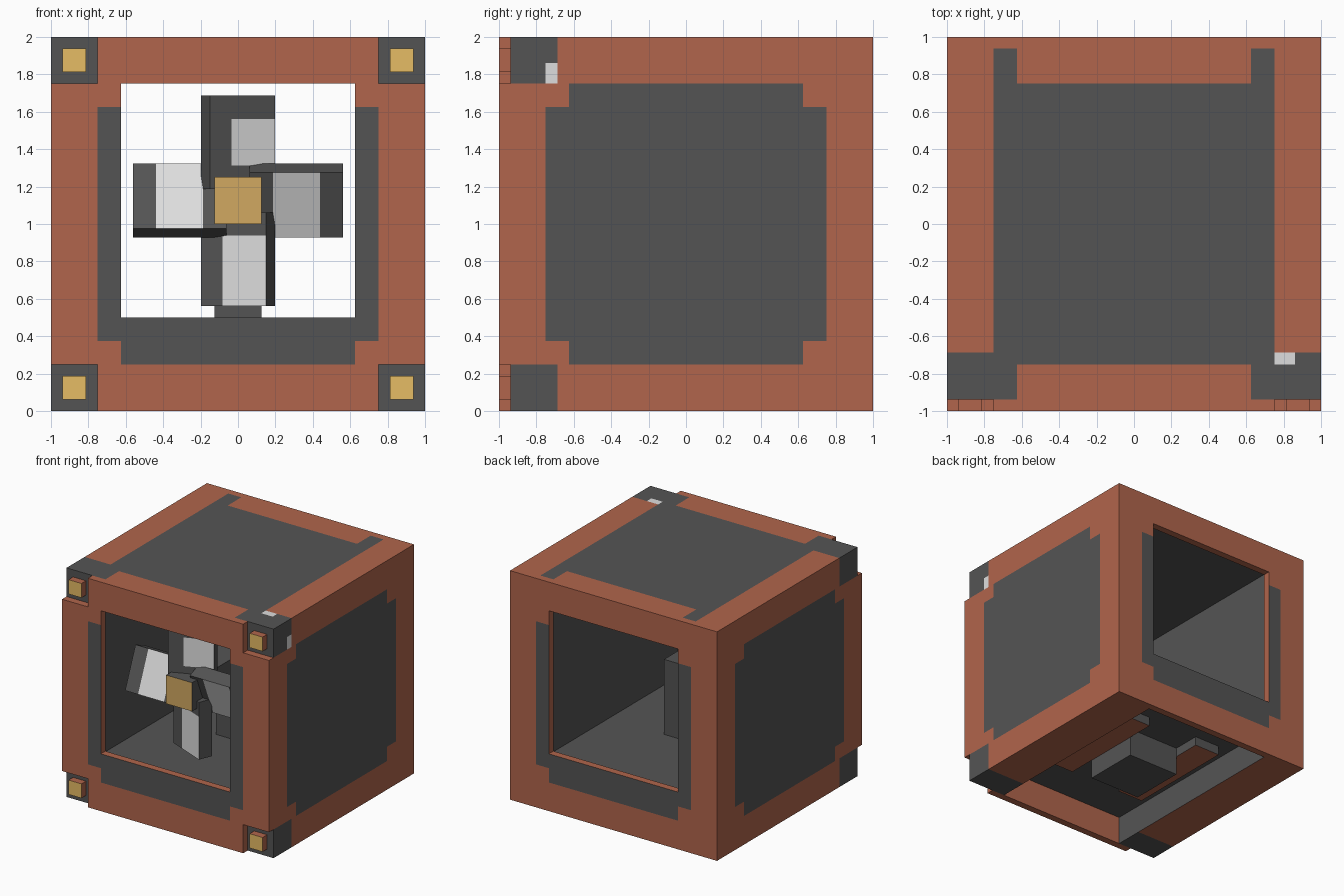
import bpy, bmesh, math
from mathutils import Matrix, Vector

if "Cube" in bpy.data.objects:
    bpy.data.objects.remove(bpy.data.objects["Cube"])


def linear(c):
    c /= 255
    return c / 12.92 if c <= 0.04045 else ((c + 0.055) / 1.055) ** 2.4


def material(name, r, g, b):
    m = bpy.data.materials.new(name)
    m.use_nodes = True
    col = (linear(r), linear(g), linear(b), 1)
    m.diffuse_color = col
    m.node_tree.nodes["Principled BSDF"].inputs["Base Color"].default_value = col
    return m


MATS = [material("terracotta", 177, 101, 76), material("dark_grey", 84, 84, 84),
        material("pale_grey", 222, 222, 222), material("gold", 230, 188, 101),
        material("dull_gold", 209, 168, 97)]
CLAY, DARK, PALE, GOLD, DULL = range(5)


def finish(name, bm):
    bm.normal_update()
    me = bpy.data.meshes.new(name)
    bm.to_mesh(me)
    bm.free()
    for m in MATS:
        me.materials.append(m)
    ob = bpy.data.objects.new(name, me)
    bpy.context.collection.objects.link(ob)
    return ob


def box_mesh(lo, hi):
    bm = bmesh.new()
    lo, hi = Vector(lo), Vector(hi)
    size = Matrix.Diagonal((*(hi - lo), 1))
    bmesh.ops.create_cube(bm, size=1, matrix=Matrix.Translation((lo + hi) / 2) @ size)
    bm.normal_update()
    return bm


def box(name, lo, hi, side, front=None, under=None):
    bm = box_mesh(lo, hi)
    for f in bm.faces:
        f.material_index = side
        if front is not None and f.normal.y < -0.5:
            f.material_index = front
        if under is not None and f.normal.z < -0.5:
            f.material_index = under
    return finish(name, bm)


# Casing: hollow cube, open front and back, recessed underside, notched front corners
E = 0.9375
CUTS = [((-0.625, -1, 0.5), (0.625, 1, 1.75)),
        ((-0.655, -E, 0.47), (0.655, E, 1.78)),
        ((-0.625, -E, 0), (0.625, E, 0.25))]
for sx in (-1, 0.75):
    for sz in (0, 1.75):
        CUTS.append(((sx, -1, sz), (sx + 0.25, -E, sz + 0.25)))


def solid(p):
    if max(abs(p.x), abs(p.y), abs(p.z - 1)) > 1:
        return False
    return not any(all(a < v < b for a, v, b in zip(lo, p, hi)) for lo, hi in CUTS)


def panel(a, b):
    return (a < 0.75 and b < 0.625) or (a < 0.625 and b < 0.75)


def paint(c, n):
    ax, h = abs(c.x), abs(c.z - 1)
    corner = -E < c.y < -0.6875
    if abs(n.y) > 0.5:
        if abs(c.y) > 0.99:
            return DARK if panel(ax, h) else CLAY
        if c.z < 0.25 and ax < 0.625:
            return CLAY
        return DARK
    if abs(c.y) > E:
        return CLAY
    if abs(n.x) > 0.5 and ax > 0.99:
        if c.x > 0 and -0.75 < c.y < -0.6875 and 1.75 < c.z < 1.86:
            return PALE
        return DARK if panel(abs(c.y), h) or (corner and h > 0.75) else CLAY
    if abs(n.z) > 0.5 and h > 0.99:
        if corner and ax > 0.625:
            if c.z > 1 and 0.75 < c.x < 0.86 and c.y > -0.75:
                return PALE
            return DARK
        if c.z < 1:
            return CLAY
        middle = ax < 0.75 and -0.75 < c.y < 0.75
        tongue = 0.625 < ax < 0.75 and 0 < c.y < E
        return DARK if middle or tongue else CLAY
    return DARK


def casing():
    side = [0.625, 0.655, 0.6875, 0.75, E, 1]
    xs = sorted([-v for v in side] + side + [0.86])
    ys = sorted([-v for v in side] + side)
    zs = [0, 0.25, 0.375, 0.47, 0.5, 1.625, 1.75, 1.78, 1.86, 2]
    axes = (xs, ys, zs)
    bm = bmesh.new()
    cells = [(i, j, k) for i in range(len(xs) - 1) for j in range(len(ys) - 1)
             for k in range(len(zs) - 1)]
    for cell in cells:
        lo = Vector([ax[i] for ax, i in zip(axes, cell)])
        hi = Vector([ax[i + 1] for ax, i in zip(axes, cell)])
        mid = (lo + hi) / 2
        if not solid(mid):
            continue
        for a in range(3):
            for s in (-1, 1):
                n = Vector((0, 0, 0))
                n[a] = s
                c = mid.copy()
                c[a] = hi[a] if s > 0 else lo[a]
                if solid(c + n * 0.01):
                    continue
                u, v = (a + 1) % 3, (a + 2) % 3
                quad = []
                for pu, pv in ((lo, lo), (hi, lo), (hi, hi), (lo, hi)):
                    p = c.copy()
                    p[u], p[v] = pu[u], pv[v]
                    quad.append(bm.verts.new(p))
                f = bm.faces.new(quad if s > 0 else quad[::-1])
                f.material_index = paint(c, n)
    bmesh.ops.remove_doubles(bm, verts=bm.verts, dist=0.0005)
    finish("casing", bm)


casing()

# Corner bolts
for sx, lr in ((-1, "right"), (1, "left")):
    for z, tb in ((0.125, "lower"), (1.875, "upper")):
        x = sx * 0.875
        box(f"{tb}_{lr}_bolt", (x - 0.0625, -1, z - 0.0625),
            (x + 0.0625, -E, z + 0.0625), CLAY, front=GOLD)

# Fan stand and hub
box("fan_stand", (-0.125, -0.125, 0.47), (0.125, 0.125, 1.125), DARK)
box("fan_hub", (-0.125, -0.8125, 1), (0.125, -0.0625, 1.25), DARK, front=DULL)

# Pitched fan blades, each with a pale patch (radial and width limits)
BLADES = [("left", 0, 0.4375, -0.2, 0.2), ("upper", -90, 0.4375, -0.2, 0.0625),
          ("right", 180, 0.4375, -0.2, 0.2), ("lower", 90, 0.6, -0.0625, 0.2)]
for name, turn, outer, w0, w1 in BLADES:
    bm = box_mesh((0.0625, -0.0625, -0.1875), (0.5625, 0.0625, 0.1875))
    for co, no in (((0.1875, 0, 0), (1, 0, 0)), ((outer, 0, 0), (1, 0, 0)),
                   ((0, 0, w0), (0, 0, 1)), ((0, 0, w1), (0, 0, 1))):
        geom = bm.verts[:] + bm.edges[:] + bm.faces[:]
        bmesh.ops.bisect_plane(bm, geom=geom, plane_co=co, plane_no=no)
    bm.normal_update()
    for f in bm.faces:
        c = f.calc_center_median()
        pale = abs(f.normal.y) > 0.5 and 0.1875 < c.x < outer and w0 < c.z < w1
        f.material_index = PALE if pale else DARK
    bm.transform(Matrix.Translation((0, -0.625, 1.125))
                 @ Matrix.Rotation(math.radians(turn), 4, 'Y')
                 @ Matrix.Rotation(math.radians(22.5), 4, 'X'))
    finish(f"{name}_blade", bm)

# Underside: central block between two shallow rails
box("underside_block", (-0.25, -0.25, 0), (0.25, 0.25, 0.25), DARK)
for sx, lr in ((-1, "right"), (1, "left")):
    x = sx * 0.375
    box(f"underside_{lr}_rail", (x - 0.125, -0.5, 0.17), (x + 0.125, 0.5, 0.25),
        DARK, under=CLAY)
